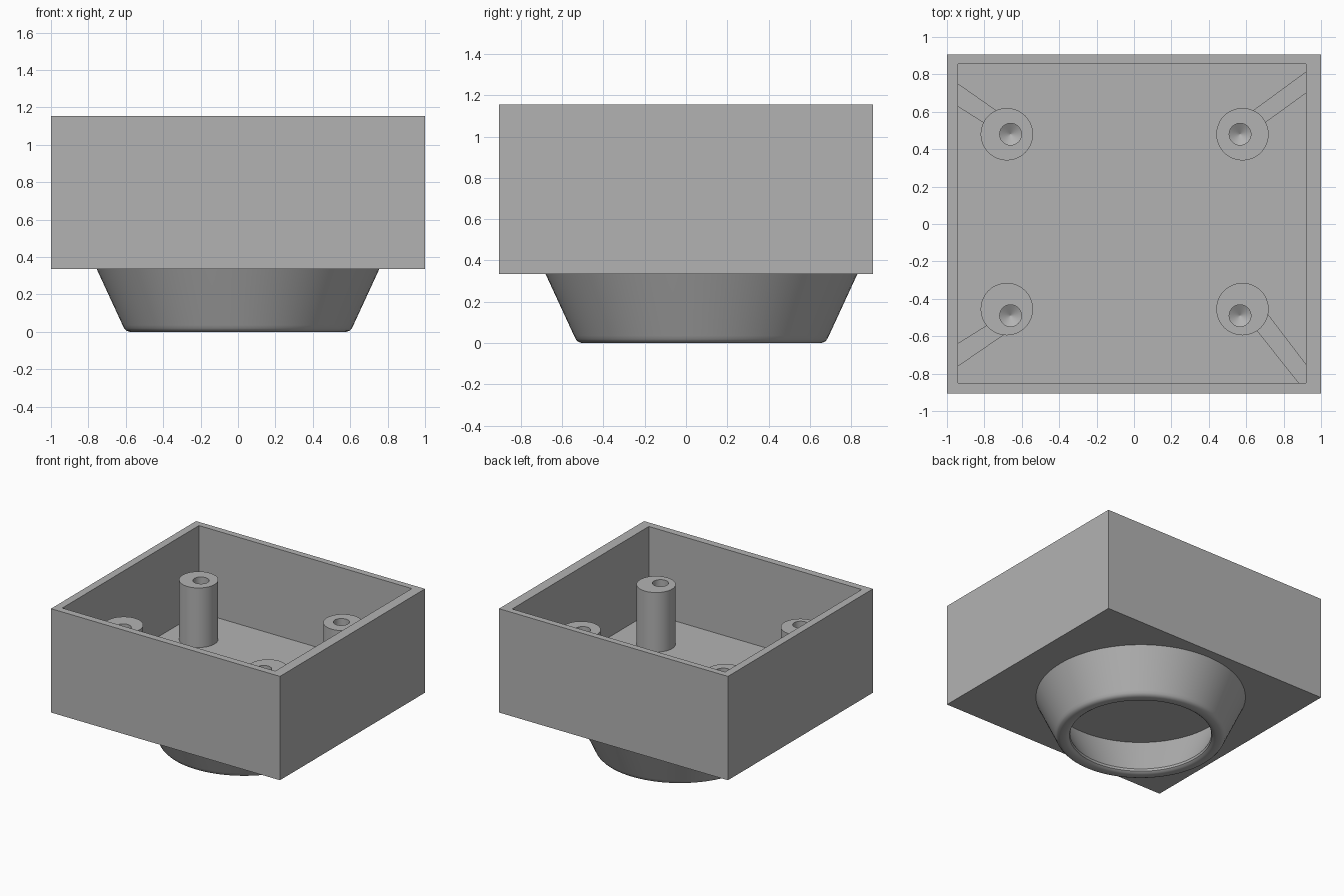
import bpy, bmesh, math

cube = bpy.data.objects.get("Cube")
if cube:
    bpy.data.objects.remove(cube, do_unlink=True)

grey = bpy.data.materials.new("light_grey")
grey.use_nodes = True
grey.diffuse_color = (0.45, 0.45, 0.45, 1)
grey.node_tree.nodes["Principled BSDF"].inputs["Base Color"].default_value = (0.45, 0.45, 0.45, 1)

BASE, FLOOR, TOP = 0.335, 0.47, 1.155
POST_TOP, RIB_TOP = 0.94, 0.75


def finish(bm, name):
    bmesh.ops.recalc_face_normals(bm, faces=bm.faces)
    mesh = bpy.data.meshes.new(name)
    bm.to_mesh(mesh)
    bm.free()
    mesh.materials.append(grey)
    ob = bpy.data.objects.new(name, mesh)
    bpy.context.collection.objects.link(ob)
    bpy.ops.object.select_all(action='DESELECT')
    ob.select_set(True)
    bpy.context.view_layer.objects.active = ob
    bpy.ops.object.shade_smooth_by_angle(angle=math.radians(30))
    return ob


def loft(name, rings, sides, cap_end=False):
    """Skin a stack of circles given as (x, y, radius, z)."""
    bm = bmesh.new()
    loops = []
    for x, y, r, z in rings:
        angles = [math.tau * i / sides for i in range(sides)]
        loops.append([bm.verts.new((x + r * math.cos(a), y + r * math.sin(a), z)) for a in angles])
    for a, b in zip(loops, loops[1:]):
        for i in range(sides):
            j = (i + 1) % sides
            bm.faces.new((a[i], a[j], b[j], b[i]))
    if cap_end:
        bm.faces.new(loops[-1])
    return finish(bm, name)


# Open box: inset the top face to the rim, then sink it to the floor
bm = bmesh.new()
bmesh.ops.create_cube(bm, size=2)
for v in bm.verts:
    v.co.y *= 0.905
    v.co.z = TOP if v.co.z > 0 else BASE
lid = max(bm.faces, key=lambda f: f.calc_center_median().z)
bmesh.ops.inset_individual(bm, faces=[lid], thickness=0.05)
for v in lid.verts:
    v.co.x = 0.92 if v.co.x > 0 else -0.94
    v.co.y = 0.855 if v.co.y > 0 else -0.85
sunk = bmesh.ops.extrude_discrete_faces(bm, faces=[lid])["faces"][0]
for v in sunk.verts:
    v.co.z = FLOOR
finish(bm, "open_box")

# Hollow tapered foot with a rounded lower lip
foot = [(0.755, BASE), (0.617, 0.036), (0.609, 0.019), (0.598, 0.007), (0.58, 0),
        (0.545, 0), (0.527, 0.004), (0.513, 0.014), (0.508, 0.03), (0.655, BASE)]
loft("tapered_foot", [(0, 0.075, r, z) for r, z in foot], 96)

# Screw posts with slightly off-centre drilled holes
for side, px, hx in (("right", -0.68, -0.66), ("left", 0.58, 0.567)):
    for end, py, hy in (("back", 0.48, 0.48), ("front", -0.455, -0.49)):
        loft(f"{end}_{side}_post",
             [(px, py, 0.14, FLOOR - 0.01), (px, py, 0.14, POST_TOP),
              (hx, hy, 0.058, POST_TOP), (hx, hy, 0.058, 0.6),
              (hx, hy, 0.002, 0.565)], 48, cap_end=True)

# Diagonal ribs tying the posts to the walls
ribs = {
    "back_right_rib": [(-0.95, 0.757), (-0.72, 0.596), (-0.78, 0.526), (-0.95, 0.633)],
    "back_left_rib": [(0.93, 0.822), (0.62, 0.595), (0.68, 0.526), (0.93, 0.707)],
    "front_right_rib": [(-0.95, -0.643), (-0.77, -0.531), (-0.68, -0.582), (-0.95, -0.767)],
    "front_left_rib": [(0.93, -0.763), (0.71, -0.474), (0.645, -0.556), (0.887, -0.86), (0.93, -0.86)],
}
for name, outline in ribs.items():
    bm = bmesh.new()
    face = bm.faces.new([bm.verts.new((x, y, FLOOR - 0.01)) for x, y in outline])
    top = bmesh.ops.extrude_face_region(bm, geom=[face])["geom"]
    for v in top:
        if isinstance(v, bmesh.types.BMVert):
            v.co.z = RIB_TOP
    finish(bm, name)
